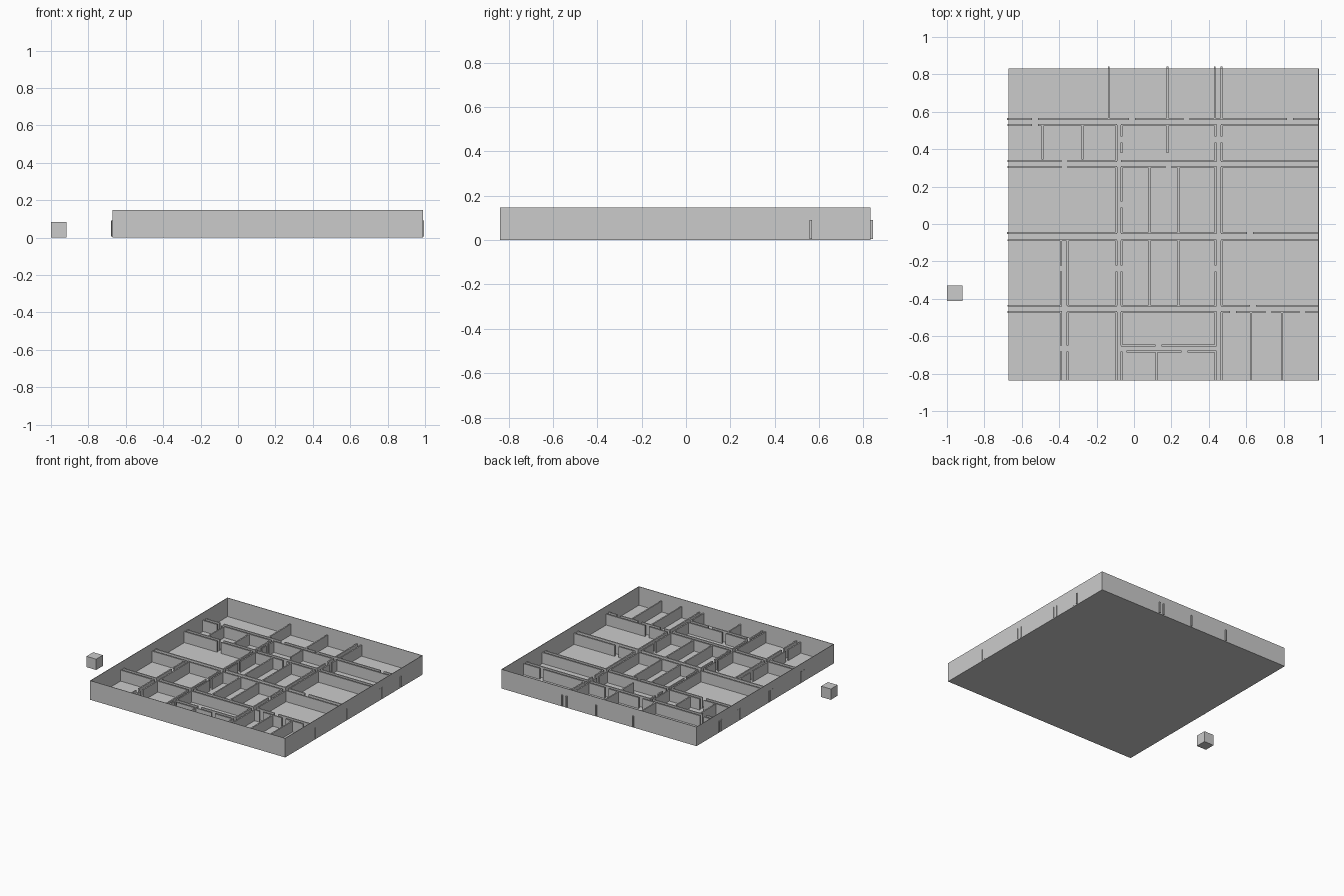
import bpy, bmesh

if "Cube" in bpy.data.objects:
    bpy.data.objects.remove(bpy.data.objects["Cube"])


def make_boxes(name, boxes):
    """One object made of axis-aligned boxes (x0, x1, y0, y1, z0, z1)."""
    bm = bmesh.new()
    for x0, x1, y0, y1, z0, z1 in boxes:
        vs = bmesh.ops.create_cube(bm, size=1)["verts"]
        for v in vs:
            v.co.x = x1 if v.co.x > 0 else x0
            v.co.y = y1 if v.co.y > 0 else y0
            v.co.z = z1 if v.co.z > 0 else z0
    me = bpy.data.meshes.new(name)
    bm.to_mesh(me)
    bm.free()
    ob = bpy.data.objects.new(name, me)
    bpy.context.collection.objects.link(ob)
    return ob


def runs(start, end, gaps):
    """Split start..end into pieces around door gaps centred on given points."""
    pieces, a = [], start
    for g in gaps:
        pieces.append((a, g - D))
        a = g + D
    return pieces + [(a, end)]


D = 0.016            # half door width
T = 0.005            # half partition thickness
Z0, Z1 = 0.006, 0.09  # partition bottom and top
L, R, F, B = -0.672, 0.988, -0.838, 0.832
H, S = 0.147, 0.004  # tray height and sheet thickness

# Open tray: floor and four thin outer walls
make_boxes("floor", [(L, R, F, B, 0, S)])
make_boxes("outer_walls", [
    (L, L + S, F, B, 0, H), (R - S, R, F, B, 0, H),
    (L, R, F, F + S, 0, H), (L, R, B - S, B, 0, H)])

parts = []


def across(y, x0, x1, *gaps):
    for a, b in runs(x0, x1, gaps):
        parts.append((a, b, y - T, y + T, Z0, Z1))


def along(x, y0, y1, *gaps):
    for a, b in runs(y0, y1, gaps):
        parts.append((x - T, x + T, a, b, Z0, Z1))


# Column edges between the corridors
LW, C1, C2, C3, C4, RW = -0.675, -0.09, -0.07, 0.44, 0.465, 0.99
W1, W2 = -0.385, -0.355

# Corridor walls running left to right
across(0.562, -0.68, 0.995, -0.53, -0.01, 0.28, 0.833)
across(0.53, LW, C1, -0.53)
across(0.337, LW, C1, -0.372)
across(0.305, LW, C1, -0.372)
across(-0.048, -0.68, C1)
across(-0.087, LW, C1)
across(-0.437, LW, W1)
across(-0.437, W2, C1)
across(-0.47, LW, W1)
across(-0.47, W2, C1)
for y, gaps in ((0.53, ()), (0.337, ()), (0.305, (0.185,)), (-0.048, ()),
                (-0.087, ()), (-0.437, ()), (-0.47, ()), (-0.65, (0.13,))):
    across(y, C2, C3, *gaps)
across(-0.682, -0.04, C3, 0.27)
for y, gaps in ((0.53, ()), (0.337, ()), (0.305, ()), (-0.048, (0.62,)),
                (-0.087, ()), (-0.437, (0.635,)),
                (-0.47, (0.53, 0.72, 0.9))):
    across(y, C4, RW, *gaps)

# Corridor walls running front to back
along(-0.093, 0.337, 0.53)
along(-0.067, 0.38, 0.53, 0.452)
along(0.435, 0.337, 0.53, 0.452)
along(0.468, 0.337, 0.53, 0.452)
along(-0.093, -0.048, 0.305)
along(-0.067, -0.048, 0.305, 0.105)
for x in (0.435, 0.468):
    along(x, -0.048, 0.305)
for x, gaps in ((-0.39, (-0.238,)), (-0.355, ()), (-0.093, (-0.238,)),
                (-0.067, (-0.238,)), (0.435, (-0.238,)), (0.468, ())):
    along(x, -0.437, -0.087, *gaps)
for x, gaps in ((-0.39, (-0.665,)), (-0.355, (-0.665,)), (-0.093, ()),
                (-0.067, (-0.665,)), (0.435, (-0.665,)), (0.468, ())):
    along(x, F, -0.47, *gaps)

# Room dividers
for x in (-0.135, 0.18, 0.432, 0.468):
    along(x, 0.562, 0.842)
for x in (-0.49, -0.275):
    along(x, 0.345, 0.53)
along(0.18, 0.38, 0.53)
for x in (0.083, 0.238):
    along(x, -0.048, 0.305)
    along(x, -0.437, -0.087)
along(0.12, F, -0.682)
for x in (0.625, 0.792):
    along(x, F, -0.47)
make_boxes("partitions", parts)

# Loose cube beside the tray
make_boxes("small_cube", [(-1.0, -0.918, -0.412, -0.33, 0, 0.083)])
